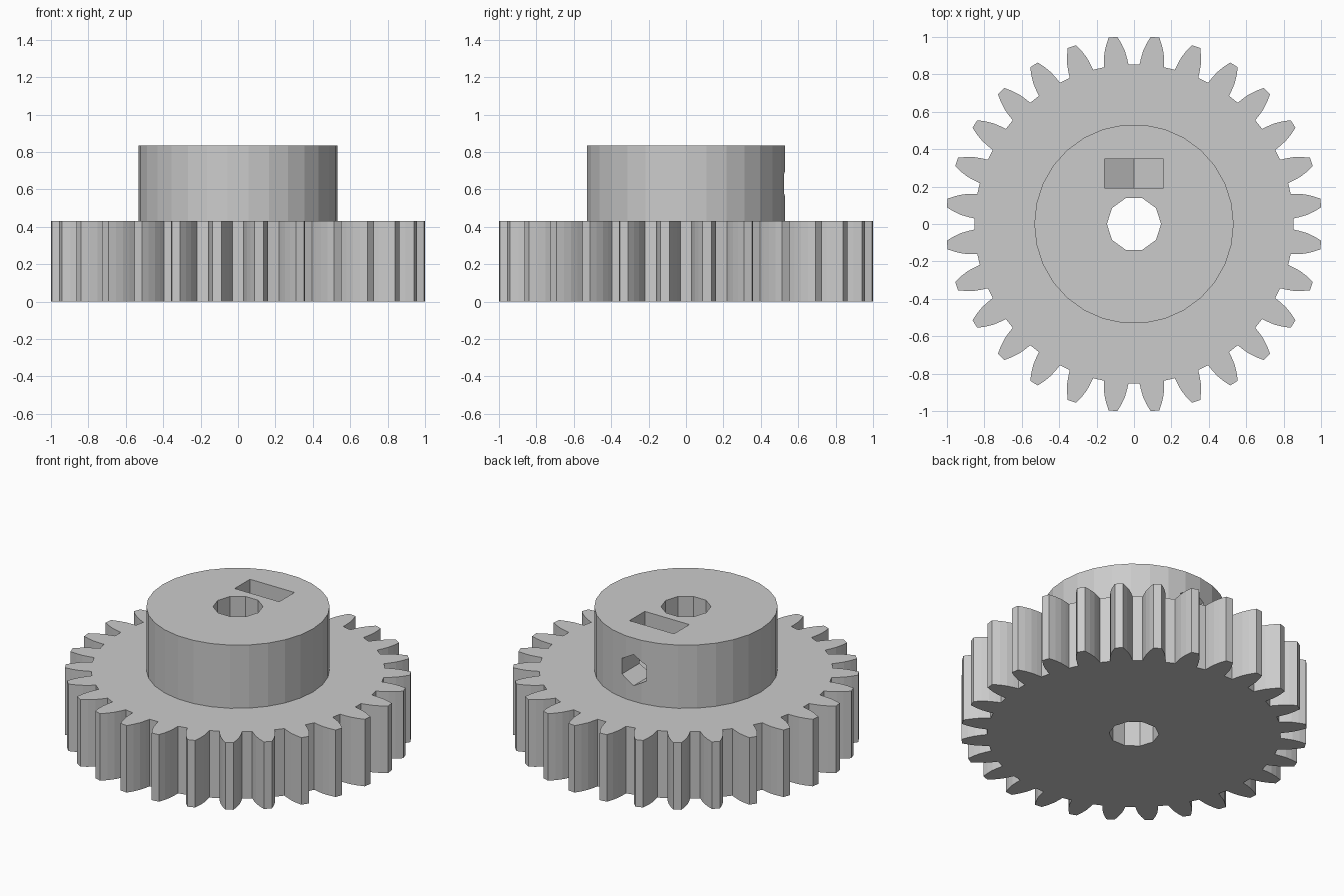
import bpy, bmesh
from math import sin, cos, pi, radians

old = bpy.data.objects.get("Cube")
if old:
    bpy.data.objects.remove(old, do_unlink=True)

TEETH = 28
GEAR_TOP, HUB_TOP = 0.43, 0.835
SCREW_Z = 0.63

grey = bpy.data.materials.new("plain grey")
grey.use_nodes = True
colour = (0.6, 0.6, 0.6, 1)
grey.diffuse_color = colour
grey.node_tree.nodes["Principled BSDF"].inputs["Base Color"].default_value = colour


def prism(name, points, offset):
    """Extrude a closed outline of 3D points along an offset vector."""
    bm = bmesh.new()
    face = bm.faces.new([bm.verts.new(p) for p in points])
    caps = bmesh.ops.extrude_face_region(bm, geom=[face])["geom"]
    moved = [v for v in caps if isinstance(v, bmesh.types.BMVert)]
    bmesh.ops.translate(bm, verts=moved, vec=offset)
    bmesh.ops.recalc_face_normals(bm, faces=bm.faces)
    mesh = bpy.data.meshes.new(name)
    bm.to_mesh(mesh)
    bm.free()
    mesh.materials.append(grey)
    obj = bpy.data.objects.new(name, mesh)
    bpy.context.collection.objects.link(obj)
    return obj


def ring(radius, sides, z):
    return [(radius * cos(2 * pi * i / sides), radius * sin(2 * pi * i / sides), z)
            for i in range(sides)]


def combine(target, tool, operation):
    """Apply a boolean and discard the tool object."""
    tool.hide_render = True
    mod = target.modifiers.new(tool.name, "BOOLEAN")
    mod.operation, mod.solver, mod.object = operation, "EXACT", tool
    bpy.context.view_layer.objects.active = target
    bpy.ops.object.modifier_apply(modifier=mod.name)
    bpy.data.objects.remove(tool, do_unlink=True)


# Toothed wheel: one curved flank (radius, half angle) mirrored about each tooth
flank = [(0.853, 4.45), (0.885, 4.05), (0.925, 3.45), (0.965, 2.5), (1.005, 1.35)]
tooth = [(r, -a) for r, a in flank] + [(r, a) for r, a in reversed(flank)]
outline = []
for i in range(TEETH):
    middle = (i + 0.5) * 360 / TEETH
    for r, a in tooth:
        t = radians(middle + a)
        outline.append((r * cos(t), r * sin(t), 0))
gear = prism("gear_with_hub", outline, (0, 0, GEAR_TOP))

# Raised hub
hub = prism("hub", ring(0.533, 30, 0.2), (0, 0, HUB_TOP - 0.2))
combine(gear, hub, "UNION")

# Shaft bore
bore = prism("shaft_bore", ring(0.145, 10, -0.1), (0, 0, 1.2))
combine(gear, bore, "DIFFERENCE")

# Set screw hole from the bore to the back of the hub
hexagon = [(0.1 * sin(i * pi / 3), 0, SCREW_Z + 0.1 * cos(i * pi / 3)) for i in range(6)]
combine(gear, prism("screw_hole", hexagon, (0, 0.7, 0)), "DIFFERENCE")

# Nut slot: open at the top with a pointed floor
half = 0.158
drop = half / cos(pi / 6)
slot = [(-half, 0.192, 1), (-half, 0.192, SCREW_Z - drop / 2), (0, 0.192, SCREW_Z - drop),
        (half, 0.192, SCREW_Z - drop / 2), (half, 0.192, 1)]
combine(gear, prism("nut_slot", slot, (0, 0.155, 0)), "DIFFERENCE")
